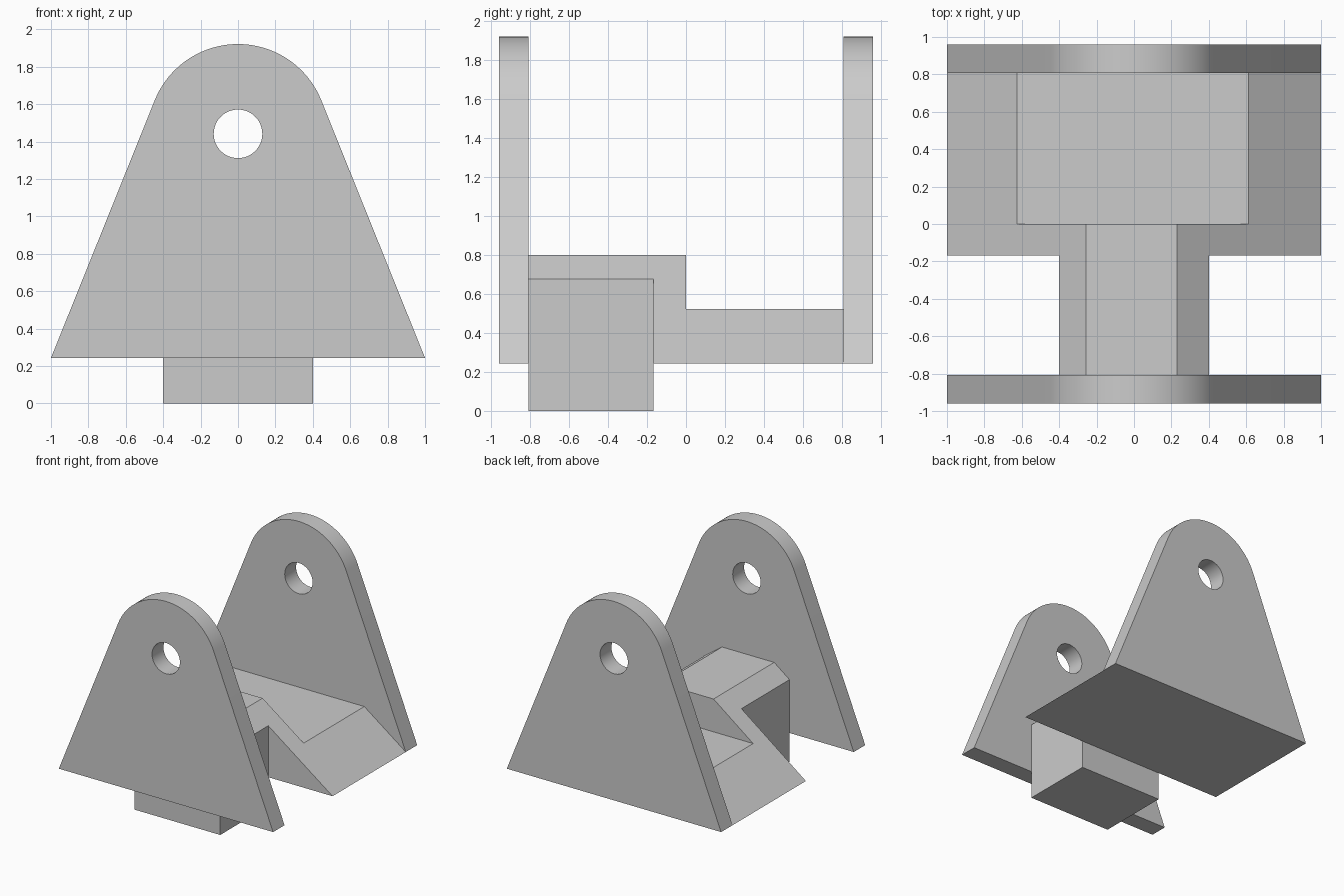
import bpy
import bmesh
import math

if "Cube" in bpy.data.objects:
    bpy.data.objects.remove(bpy.data.objects["Cube"])

grey = bpy.data.materials.new("plain grey")
grey.diffuse_color = (0.6, 0.6, 0.6, 1)
grey.use_nodes = True
grey.node_tree.nodes["Principled BSDF"].inputs["Base Color"].default_value = grey.diffuse_color


def prism(name, profile, y0, y1):
    """Extrude an (x, z) outline from y0 to y1."""
    bm = bmesh.new()
    face = bm.faces.new([bm.verts.new((x, y0, z)) for x, z in profile])
    ext = bmesh.ops.extrude_face_region(bm, geom=[face])["geom"]
    for v in ext:
        if isinstance(v, bmesh.types.BMVert):
            v.co.y = y1
    bmesh.ops.recalc_face_normals(bm, faces=bm.faces)
    mesh = bpy.data.meshes.new(name)
    bm.to_mesh(mesh)
    bm.free()
    mesh.materials.append(grey)
    obj = bpy.data.objects.new(name, mesh)
    bpy.context.collection.objects.link(obj)
    return obj


def box(x0, x1, y0, y1, z0, z1):
    return prism("cutter", [(x0, z0), (x1, z0), (x1, z1), (x0, z1)], y0, y1)


def activate(obj):
    bpy.ops.object.select_all(action="DESELECT")
    obj.select_set(True)
    bpy.context.view_layer.objects.active = obj


def cut(obj, cutter):
    cutter.hide_render = True
    mod = obj.modifiers.new("cut", "BOOLEAN")
    mod.operation = "DIFFERENCE"
    mod.solver = "EXACT"
    mod.object = cutter
    activate(obj)
    bpy.ops.object.modifier_apply(modifier=mod.name)
    bpy.data.objects.remove(cutter)


def arc(radius, start, end, steps, cz):
    angles = [start + (end - start) * i / steps for i in range(steps + 1)]
    return [(radius * math.cos(a), cz + radius * math.sin(a)) for a in angles]


BASE, EYE, R = 0.243, 1.441, 0.48
INNER, OUTER, STEP, KEY = 0.808, 0.96, -0.168, 0.4

# Side plates: straight flanks tangent to a round head, with a pin hole
tangent = math.acos(R / math.hypot(1, EYE - BASE)) - math.atan2(EYE - BASE, 1)
outline = [(-1, BASE), (1, BASE)] + arc(R, tangent, math.pi - tangent, 40, EYE)
for name, y0, y1 in (("front_plate", -OUTER, -INNER), ("back_plate", INNER, OUTER)):
    plate = prism(name, outline, y0, y1)
    hole = arc(0.13, 0, math.tau * 47 / 48, 47, EYE)
    cut(plate, prism("cutter", hole, y0 - 0.1, y1 + 0.1))
    activate(plate)
    bpy.ops.object.shade_smooth_by_angle(angle=math.radians(20))

# Saddle: ridge running between the plates, trimmed to its steps
saddle = prism("saddle", [(-1.325, 0), (1.336, 0), (0.23, 0.8), (-0.257, 0.8)],
               -INNER, INNER)
sides = ((-2, -KEY), (KEY, 2))
cut(saddle, box(-2, 2, 0, 1, 0.523, 1))            # lowered rear half
for x0, x1 in sides:                               # flat underside of the wings
    cut(saddle, box(x0, x1, -1, 1, -1, BASE))
cut(saddle, box(-1, 1, STEP, 1, -1, BASE))         # back of the key
for x0, x1 in sides:                               # narrow front key
    cut(saddle, box(x0, x1, -1, STEP, -1, 1))
